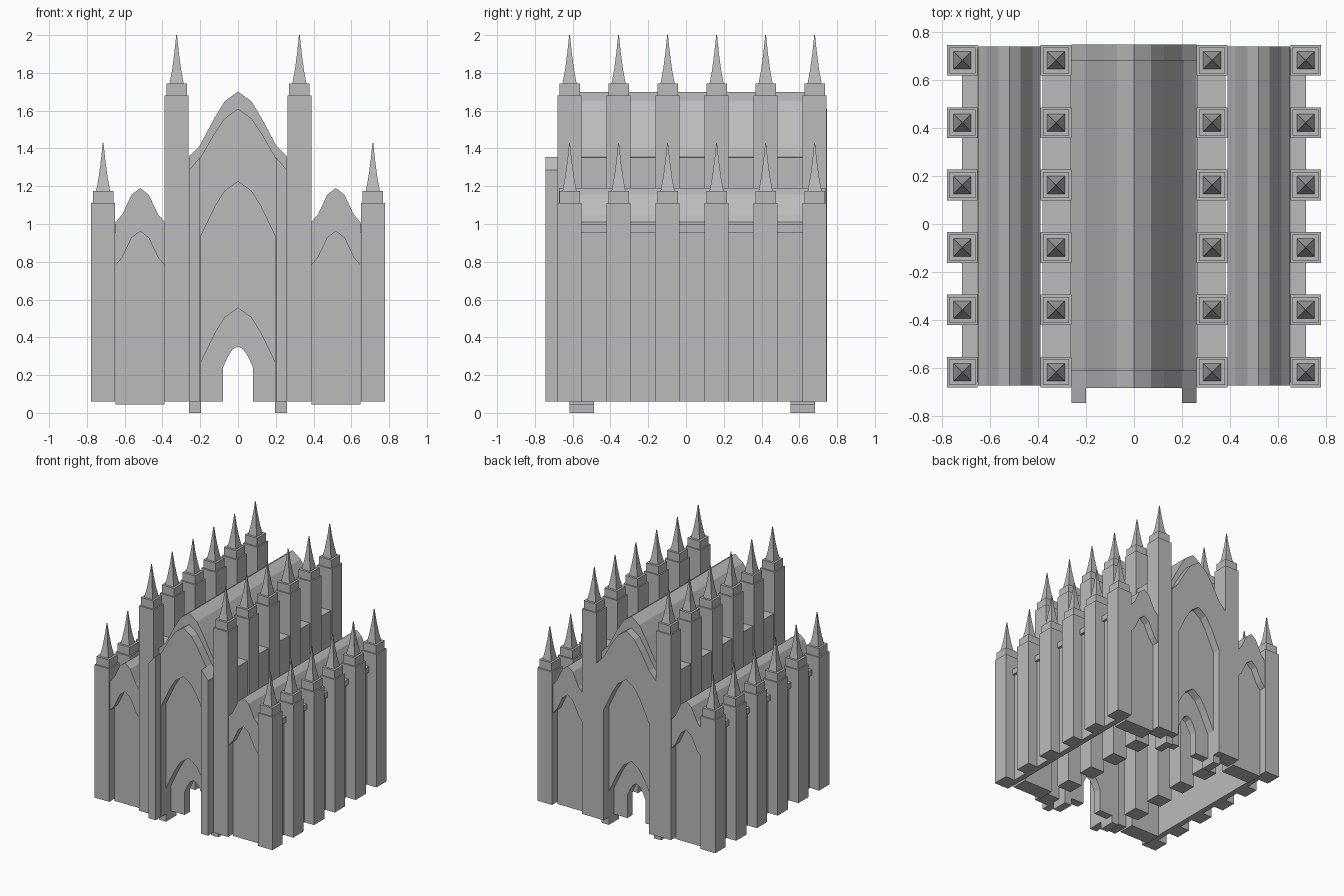
import bpy, bmesh

if "Cube" in bpy.data.objects:
    bpy.data.objects.remove(bpy.data.objects["Cube"])

MID = 0.0325                                   # centre of the symmetric body along y
stone = bpy.data.materials.new("grey_stone")
stone.diffuse_color = (0.5, 0.5, 0.5, 1)
stone.use_nodes = True
stone.node_tree.nodes["Principled BSDF"].inputs["Base Color"].default_value = stone.diffuse_color


def finish(name, bm):
    bmesh.ops.recalc_face_normals(bm, faces=bm.faces)
    me = bpy.data.meshes.new(name)
    bm.to_mesh(me)
    bm.free()
    me.materials.append(stone)
    ob = bpy.data.objects.new(name, me)
    bpy.context.collection.objects.link(ob)
    return ob


def plate(name, outline, y0, y1):
    """Extrude an (x, z) outline from y0 to y1."""
    bm = bmesh.new()
    face = bm.faces.new([bm.verts.new((x, y0, z)) for x, z in outline])
    new = bmesh.ops.extrude_face_region(bm, geom=[face])["geom"]
    bmesh.ops.translate(bm, vec=(0, y1 - y0, 0),
                        verts=[v for v in new if isinstance(v, bmesh.types.BMVert)])
    return finish(name, bm)


def box(name, x0, x1, y0, y1, z0, z1):
    return plate(name, [(x0, z0), (x1, z0), (x1, z1), (x0, z1)], y0, y1)


def arch(half, cx=0.0, dz=0.0):
    """Full arch, left to right, from its right half listed apex first."""
    right = [(cx + x, z + dz) for x, z in half]
    left = [(cx - x, z + dz) for x, z in half[:0:-1]]
    return left + right


def arched_wall(top, opening, z0, zi=None):
    """Outline of a wall with an arched opening reaching its foot."""
    return ([(top[0][0], z0)] + top + [(top[-1][0], z0), (opening[-1][0], z0)]
            + opening[::-1] + [(opening[0][0], z0)])


def both_ends(name, outline, depth0, depth1):
    for end, s in (("front", -1), ("back", 1)):
        plate(f"{end}_{name}", outline, MID + s * depth0, MID + s * depth1)


def tower(name, x, y, top):
    """Square pier with a stepped cap and a concave spire."""
    bm = bmesh.new()
    rings = []
    for r, z in ((.064, .06), (.064, top), (.054, top), (.054, top + .065),
                 (.037, top + .065), (.024, top + .135), (.012, top + .225), (.002, top + .32)):
        rings.append([bm.verts.new((x + r * a, y + r * b, z))
                      for a, b in ((-1, -1), (1, -1), (1, 1), (-1, 1))])
    for lo, hi in zip(rings, rings[1:]):
        for i in range(4):
            j = (i + 1) % 4
            bm.faces.new((lo[i], lo[j], hi[j], hi[i]))
    bm.faces.new(rings[0])
    bm.faces.new(rings[-1])
    finish(name, bm)


# Arch curves
NAVE = [(0, 1.70), (.07, 1.65), (.125, 1.56), (.205, 1.41), (.26, 1.355)]
GABLE = [(0, 1.61), (.07, 1.56), (.125, 1.48), (.20, 1.35), (.26, 1.285)]
RECESS = [(0, 1.225), (.07, 1.175), (.12, 1.095), (.197, .935)]
PORTAL = [(0, .555), (.07, .505), (.12, .425), (.197, .265)]
DOOR = [(0, .352), (.03, .335), (.055, .295), (.08, .24)]
AISLE = [(0, 1.19), (.045, 1.155), (.095, 1.05), (.13, 1.01)]

# Towers
ROWS = [-.6165 + .2595 * i for i in range(6)]
for s, side in ((-1, "left"), (1, "right")):
    for i, y in enumerate(ROWS):
        tower(f"{side}_nave_tower_{i}", s * .325, y, 1.68)
        tower(f"{side}_aisle_tower_{i}", s * .714, y, 1.11)

# Nave roof shell
plate("nave_roof", arch(NAVE) + arch(GABLE)[::-1], MID - .645, MID + .65)

# Nave end walls: gable layer, portal layer, door layer
both_ends("gable_wall", arched_wall(arch(GABLE), arch(RECESS), .06), .645, .714)
portal_top = [(-.26, 1.28), (.26, 1.28)]
both_ends("portal_wall", arched_wall(portal_top, arch(PORTAL), 0), .52, .65)
door_top = arch([(x, z + .01) for x, z in PORTAL])
both_ends("door_wall", arched_wall(door_top, arch(DOOR), .06), .52, .585)

for s, side in ((-1, "left"), (1, "right")):
    cx = s * .518
    # Front buttress with sloping top
    plate(f"{side}_front_buttress",
          [(s * .20, .06), (s * .26, .06), (s * .26, 1.285), (s * .20, 1.355)], -.745, -.68)
    # Clerestory wall between the nave towers
    box(f"{side}_clerestory_wall", *sorted((s * .262, s * .38)), -.61, .675, .80, 1.352)
    # Aisle vault and end walls
    roof = arch(AISLE, cx)
    vault = arch(AISLE, cx, -.228)
    plate(f"{side}_aisle_roof", roof + vault[::-1], -.672, .738)
    both_ends(f"{side}_aisle_wall", [(cx - .13, .045)] + arch(AISLE, cx, -.1)
              + [(cx + .13, .045)], .52, .65)
    # Outer wall panel and eave ledge
    box(f"{side}_outer_wall", *sorted((s * .65, s * .695)), -.61, .675, .06, .96)
    box(f"{side}_eave_ledge", *sorted((s * .645, s * .715)), -.66, .73, .955, 1.0)
